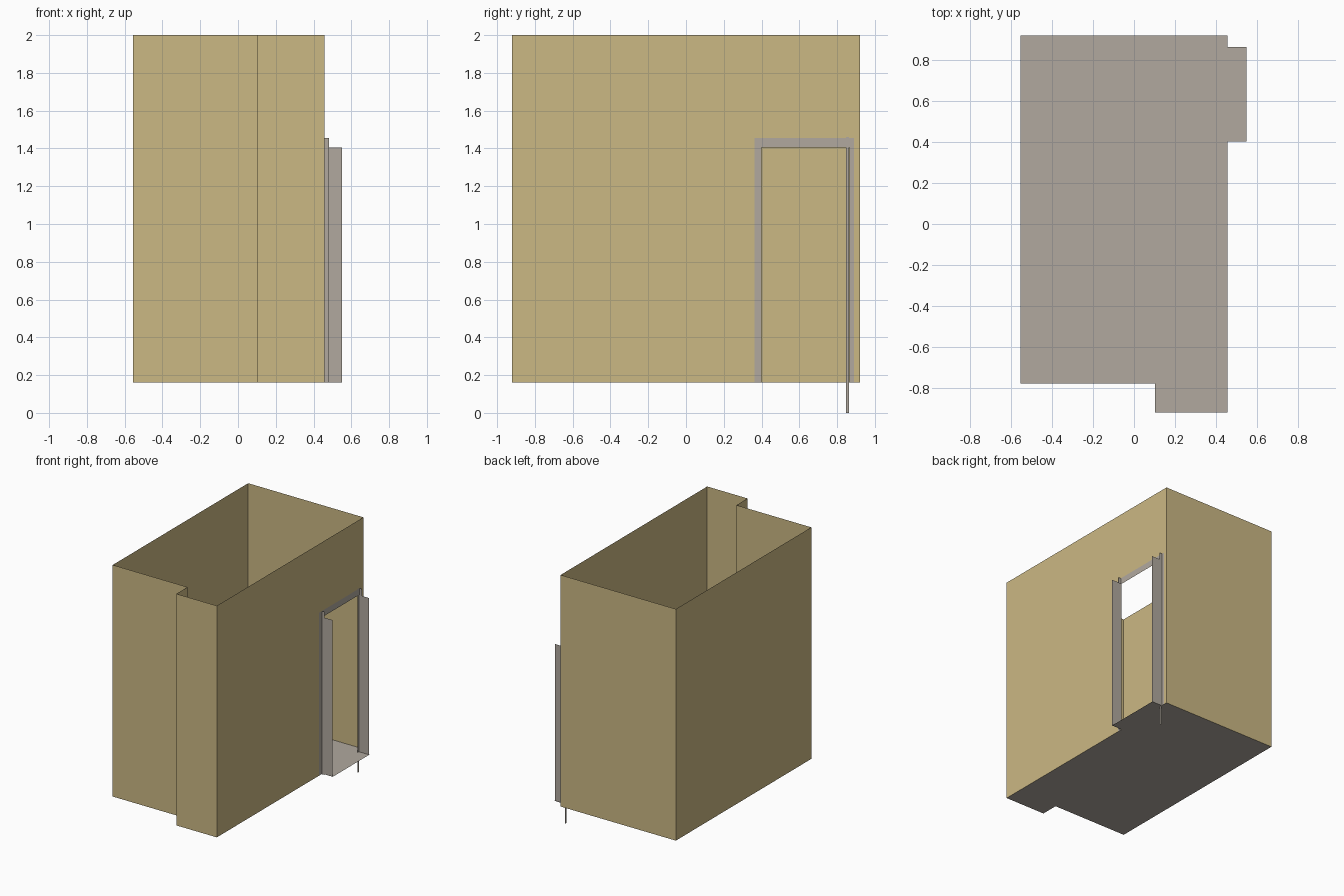
import bpy, bmesh

if "Cube" in bpy.data.objects:
    bpy.data.objects.remove(bpy.data.objects["Cube"])

# sRGB to linear flat colours
def material(name, rgb):
    m = bpy.data.materials.new(name)
    lin = [((c / 255 + 0.055) / 1.055) ** 2.4 for c in rgb]
    m.diffuse_color = (*lin, 1)
    m.use_nodes = True
    m.node_tree.nodes["Principled BSDF"].inputs["Base Color"].default_value = m.diffuse_color
    return m

TAN = material("tan wall", (203, 184, 132))
GREY = material("warm grey trim", (177, 169, 159))

def sheet(name, polys, mat):
    """Object made from thin flat polygons."""
    bm = bmesh.new()
    for p in polys:
        bm.faces.new([bm.verts.new(v) for v in p])
    bmesh.ops.remove_doubles(bm, verts=bm.verts, dist=1e-5)
    me = bpy.data.meshes.new(name)
    bm.to_mesh(me)
    bm.free()
    me.materials.append(mat)
    ob = bpy.data.objects.new(name, me)
    bpy.context.collection.objects.link(ob)
    return ob

def x_rect(x, y0, y1, z0, z1):      # faces +x
    return [(x, y0, z0), (x, y1, z0), (x, y1, z1), (x, y0, z1)]

def y_rect(y, x0, x1, z0, z1):      # faces -y
    return [(x0, y, z0), (x1, y, z0), (x1, y, z1), (x0, y, z1)]

BASE, TOP = 0.16, 2.0
WALL, OUT, TRIM = 0.458, 0.55, 0.482
D0, D1, DTOP, CTOP = 0.40, 0.866, 1.405, 1.455
plan = [(WALL, 0.92), (-0.555, 0.92), (-0.555, -0.78),
        (0.103, -0.78), (0.103, -0.92), (WALL, -0.92)]

# plain walls follow the floor outline
sheet("room_walls", [[(*a, BASE), (*b, BASE), (*b, TOP), (*a, TOP)]
                     for a, b in zip(plan, plan[1:])], TAN)

# wall with the doorway
sheet("door_wall", [x_rect(WALL, -0.92, D0, BASE, TOP),
                    x_rect(WALL, D1, 0.92, BASE, TOP),
                    x_rect(WALL, D0, D1, DTOP, TOP)], TAN)

# floor and threshold
sheet("floor", [[(x, y, BASE) for x, y in plan]], GREY)
sheet("threshold", [[(WALL, D0 + .004, BASE), (OUT, D0 + .004, BASE),
                     (OUT, D1, BASE), (WALL, D1, BASE)]], GREY)

# flat casing around the doorway
c = WALL + 0.001
sheet("door_casing", [x_rect(c, 0.362, D0, BASE, CTOP),
                      x_rect(c, D1, 0.89, BASE, CTOP),
                      x_rect(c, D0, D1, DTOP, CTOP)], GREY)

# jambs and narrow trim fins on both sides of the door
for side, y, s in (("left", D0, -1), ("right", D1, 1)):
    sheet(side + "_jamb", [y_rect(y - s * 0.004, WALL, OUT, BASE, DTOP)], GREY)
    sheet(side + "_trim", [y_rect(y + s * 0.004, WALL, TRIM, BASE, CTOP)], GREY)

# thin upright strip reaching the ground
sheet("door_strip", [x_rect(WALL + 0.002, 0.846, 0.862, 0, 1.46)], GREY)
